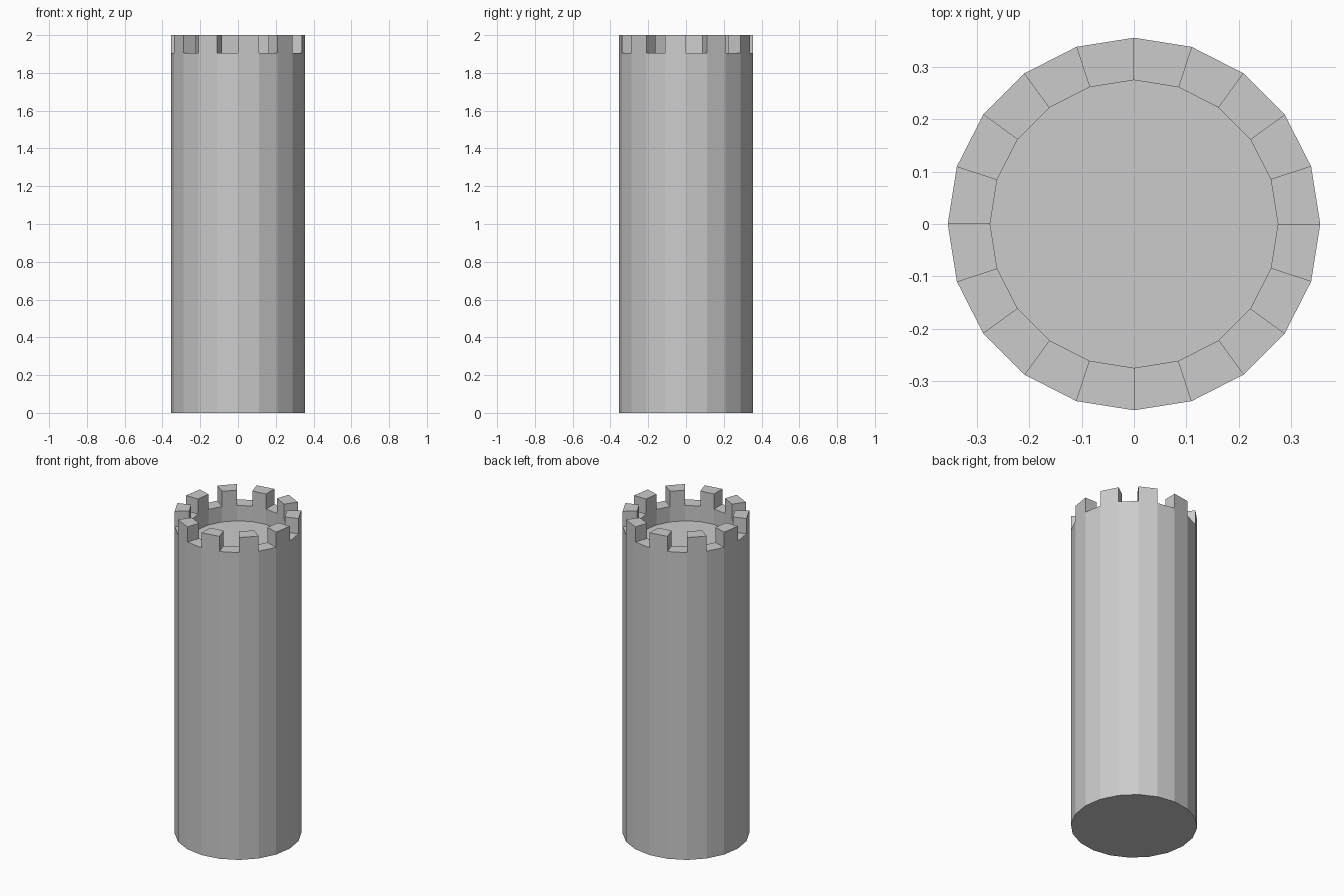
import bpy, bmesh
from math import cos, sin, tau

if "Cube" in bpy.data.objects:
    bpy.data.objects.remove(bpy.data.objects["Cube"])

SIDES = 20
R_OUT, R_IN = 0.356, 0.275
Z_FLOOR, Z_RIM, Z_TOP = 1.81, 1.906, 2.0

bm = bmesh.new()


def ring(radius, z):
    return [bm.verts.new((radius * cos(tau * i / SIDES), radius * sin(tau * i / SIDES), z))
            for i in range(SIDES)]


def bridge(a, b):
    return [bm.faces.new((a[i], a[(i + 1) % SIDES], b[(i + 1) % SIDES], b[i]))
            for i in range(SIDES)]


# Shaft, rim and sunken floor as one closed shell
base, rim_out = ring(R_OUT, 0), ring(R_OUT, Z_RIM)
rim_in, floor = ring(R_IN, Z_RIM), ring(R_IN, Z_FLOOR)
bm.faces.new(base[::-1])
bridge(base, rim_out)
rim = bridge(rim_out, rim_in)
bridge(rim_in, floor)
bm.faces.new(floor)

# Battlements: raise every second rim segment
merlons = rim[1::2]
result = bmesh.ops.extrude_discrete_faces(bm, faces=merlons)
for face in result["faces"]:
    for v in face.verts:
        v.co.z = Z_TOP

mesh = bpy.data.meshes.new("tower")
bm.to_mesh(mesh)
bm.free()
bpy.context.collection.objects.link(bpy.data.objects.new("tower", mesh))
